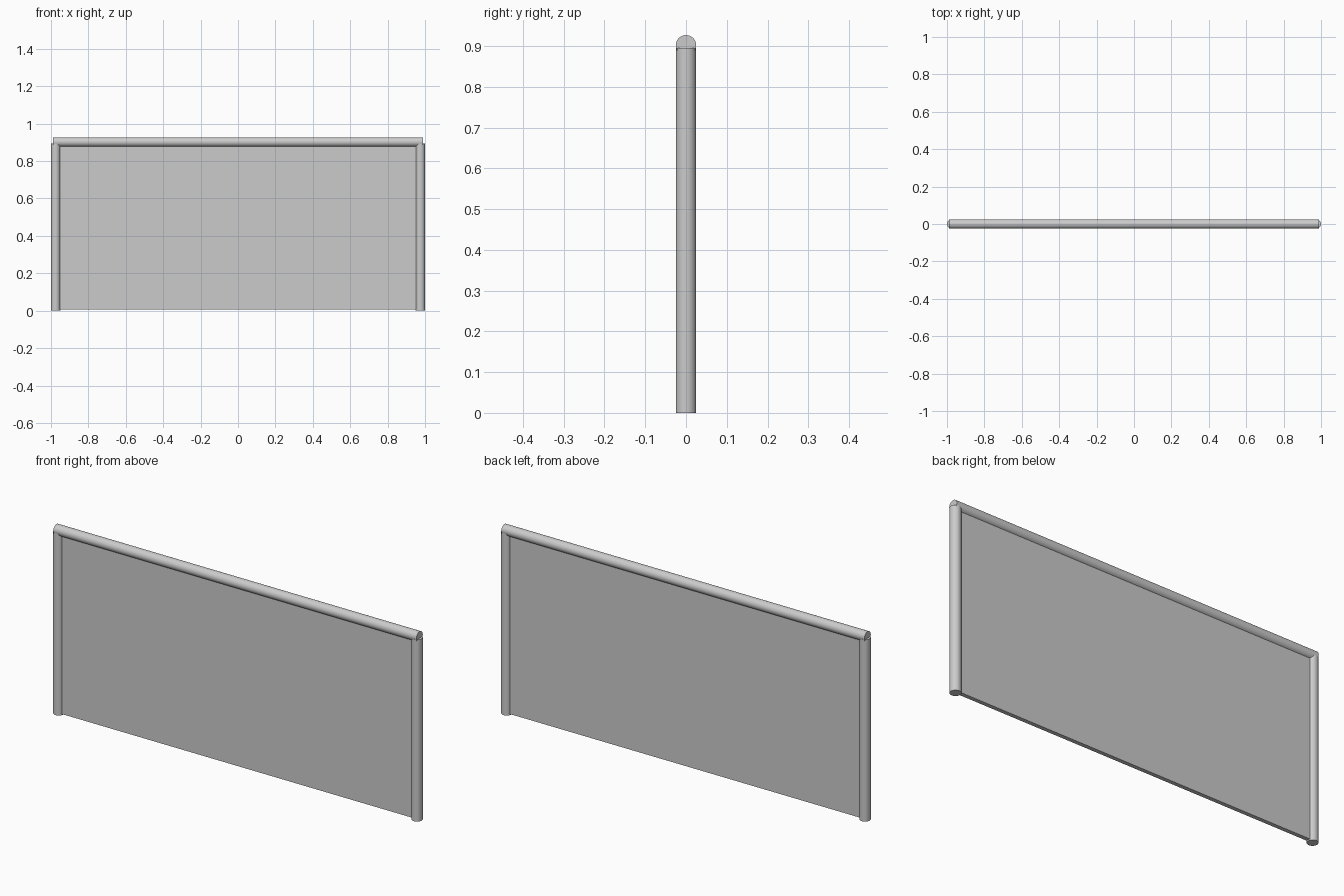
import bpy
from math import pi

if "Cube" in bpy.data.objects:
    bpy.data.objects.remove(bpy.data.objects["Cube"])

R = 0.025  # tube radius shared by posts and rail


def tube(name, length, loc, rot=(0, 0, 0)):
    bpy.ops.mesh.primitive_cylinder_add(vertices=48, radius=R, depth=length,
                                        location=loc, rotation=rot)
    ob = bpy.context.object
    ob.name = name
    bpy.ops.object.shade_smooth_by_angle()
    return ob


# Upright posts at both ends
POST_H = 0.895
for side, name in ((-1, "left_post"), (1, "right_post")):
    tube(name, POST_H, (side * (1 - R), 0, POST_H / 2))

# Top handrail, slightly shorter than the overall width
RAIL_Z = 0.902
tube("top_rail", 1.976, (0, 0, RAIL_Z), (0, pi / 2, 0))

# Thin infill panel running into the posts and rail
BOTTOM = 0.006
bpy.ops.mesh.primitive_cube_add(size=1, location=(0, 0, (RAIL_Z + BOTTOM) / 2))
panel = bpy.context.object
panel.name = "infill_panel"
panel.scale = (2 * (1 - R), 0.02, RAIL_Z - BOTTOM)
